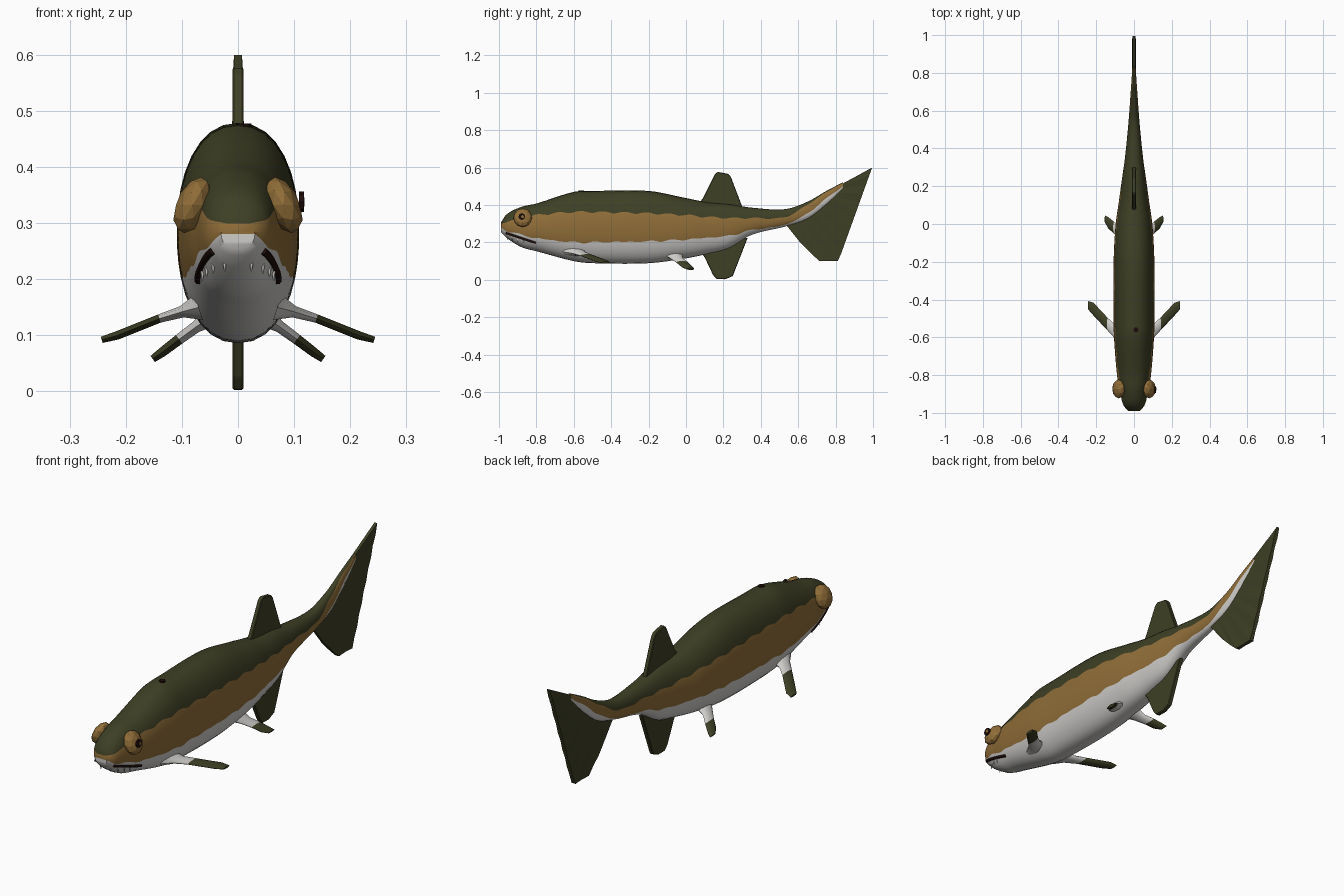
import bpy, bmesh, math
from mathutils import Vector

if "Cube" in bpy.data.objects:
    bpy.data.objects.remove(bpy.data.objects["Cube"], do_unlink=True)


def material(name, r, g, b):
    m = bpy.data.materials.new(name)
    m.use_nodes = True
    m.diffuse_color = (r, g, b, 1)
    m.node_tree.nodes["Principled BSDF"].inputs["Base Color"].default_value = (r, g, b, 1)
    return m


OLIVE = material("olive back", .048, .05, .018)
BROWN = material("golden brown", .28, .155, .04)
WHITE = material("pale belly", .62, .61, .59)
DARK = material("dark brown", .012, .004, .003)


def finish(name, bm, mats, smooth=False):
    bmesh.ops.recalc_face_normals(bm, faces=bm.faces)
    mesh = bpy.data.meshes.new(name)
    bm.to_mesh(mesh)
    bm.free()
    for m in mats:
        mesh.materials.append(m)
    ob = bpy.data.objects.new(name, mesh)
    bpy.context.collection.objects.link(ob)
    if smooth:
        bpy.ops.object.select_all(action='DESELECT')
        ob.select_set(True)
        bpy.context.view_layer.objects.active = ob
        bpy.ops.object.shade_smooth_by_angle(angle=math.radians(45))
    return ob


# Body stations: y, bottom, top, half width, belly line, back line
STATIONS = [
    (-.99, .255, .305, .03, .28, .3),
    (-.96, .225, .35, .056, .262, .31),
    (-.88, .175, .39, .076, .24, .325),
    (-.8, .153, .408, .09, .222, .345),
    (-.6, .1, .47, .106, .2, .362),
    (-.5, .089, .475, .108, .2, .362),
    (-.2, .089, .475, .108, .205, .355),
    (0, .115, .437, .097, .215, .345),
    (.12, .14, .414, .08, .225, .335),
    (.23, .17, .405, .065, .235, .33),
    (.35, .24, .386, .048, .265, .33),
    (.53, .285, .378, .03, .295, .335),
    (.65, .325, .418, .021, .355, .402),
    (.75, .4, .475, .014, .435, .468),
    (.84, .485, .522, .008, .5, .519),
]


def station(y):
    """Smoothly interpolated body measurements at y."""
    k = max(i for i in range(len(STATIONS) - 1) if STATIONS[i][0] <= y + 1e-6)
    p, q = STATIONS[k], STATIONS[k + 1]
    before, after = STATIONS[max(k - 1, 0)], STATIONS[min(k + 2, len(STATIONS) - 1)]
    step = q[0] - p[0]
    t = (y - p[0]) / step
    out = []
    for c in range(1, 6):
        m0 = (q[c] - before[c]) / (q[0] - before[0]) * step
        m1 = (after[c] - p[c]) / (after[0] - p[0]) * step
        out.append((2*t**3 - 3*t*t + 1) * p[c] + (t**3 - 2*t*t + t) * m0
                   + (3*t*t - 2*t**3) * q[c] + (t**3 - t*t) * m1)
    return out


def half_width(y, z):
    low, high, w = station(y)[:3]
    t = min(1, abs((2*z - low - high) / (high - low)))
    return w * (1 - t**2.2) ** (1 / 2.2)


# Body: rows of vertices follow the colour borders
ROWS = 6
def section_heights(y):
    low, high, w, belly, back = station(y)
    gap = high - low
    wave = .006 * min(1, gap / .2)
    belly += wave * (abs(math.sin(y * 23)) + .4 * math.sin(y * 61) - .5)
    back += wave * (abs(math.sin(y * 27 + 1)) + .4 * math.sin(y * 53) - .5)
    belly = min(max(belly, low + .08 * gap), high - .2 * gap)
    back = min(max(back, belly + .08 * gap), high - .05 * gap)
    ease = [math.sin(i / ROWS * math.pi / 2) ** 1 for i in range(ROWS + 1)]
    bottom = [low + (belly - low) * (1 - math.cos(i / ROWS * math.pi / 2)) for i in range(ROWS)]
    middle = [belly + (back - belly) * i / ROWS for i in range(ROWS)]
    return bottom + middle + [back + (high - back) * e for e in ease]


bm = bmesh.new()
count = 150
rings = []
for i in range(count + 1):
    y = STATIONS[0][0] + (STATIONS[-1][0] - STATIONS[0][0]) * i / count
    zs = section_heights(y)
    rings.append([[bm.verts.new((s * half_width(y, z), y, z)) for z in zs] for s in (-1, 1)])
for a, b in zip(rings, rings[1:]):
    for side in (0, 1):
        for r in range(3 * ROWS):
            f = bm.faces.new((a[side][r], a[side][r + 1], b[side][r + 1], b[side][r]))
            f.material_index = r // ROWS
for left, right in (rings[0], rings[-1]):
    for r in range(3 * ROWS):
        f = bm.faces.new((left[r], right[r], right[r + 1], left[r + 1]))
        f.material_index = r // ROWS
bmesh.ops.remove_doubles(bm, verts=bm.verts, dist=.0002)
finish("body", bm, [WHITE, BROWN, OLIVE], True)


# Upright fins: side outlines given thickness
def upright_fin(name, outline, half=.01):
    bm = bmesh.new()
    face = bm.faces.new([bm.verts.new((-half, y, z)) for y, z in outline])
    new = bmesh.ops.extrude_face_region(bm, geom=[face])["geom"]
    bmesh.ops.translate(bm, vec=(2 * half, 0, 0),
                        verts=[v for v in new if isinstance(v, bmesh.types.BMVert)])
    bmesh.ops.bevel(bm, geom=list(bm.edges), offset=.003, segments=1, affect='EDGES')
    finish(name, bm, [OLIVE])


upright_fin("dorsal_fin", [(.06, .4), (.09, .435), (.155, .565), (.17, .577),
                           (.225, .567), (.24, .55), (.305, .38)])
upright_fin("anal_fin", [(.07, .16), (.1, .12), (.145, .025), (.165, .004),
                         (.21, .003), (.25, .02), (.33, .225), (.2, .2)])


# Tail fin: pleated fan between the tail stem and the trailing edge
def along(points, t):
    pts = [Vector(p) for p in points]
    lengths = [(b - a).length for a, b in zip(pts, pts[1:])]
    d = t * sum(lengths)
    for a, b, l in zip(pts, pts[1:], lengths):
        if d <= l + 1e-6:
            return a.lerp(b, d / l)
        d -= l
    return pts[-1]


bm = bmesh.new()
rays = 16
grid = []
for i in range(rays + 1):
    t = i / rays
    root = along([(.53, .3), (.65, .37), (.82, .505)], t)
    tip = along([(.61, .2), (.71, .1), (.815, .1), (.995, .6)], t)
    columns = []
    for s in (-1, 1):
        line = []
        for j in range(5):
            p = root.lerp(tip, j / 4)
            half = .007 + (.003 if i % 2 else 0) * j / 4
            line.append(bm.verts.new((s * half, p.x, p.y)))
        columns.append(line)
    grid.append(columns)
for a, b in zip(grid, grid[1:]):
    for j in range(4):
        for s in (0, 1):
            bm.faces.new((a[s][j], a[s][j + 1], b[s][j + 1], b[s][j]))
    for j in (0, 4):
        bm.faces.new((a[0][j], a[1][j], b[1][j], b[0][j]))
for left, right in (grid[0], grid[-1]):
    for j in range(4):
        bm.faces.new((left[j], right[j], right[j + 1], left[j + 1]))
finish("tail_fin", bm, [OLIVE])


# Paired fins: flattened lofts with pale roots
def paired_fin(name, side, path):
    bm = bmesh.new()
    loops = []
    axis = Vector(path[-1][0]) - Vector(path[0][0])
    normal = axis.cross(Vector((0, 1, 0))).normalized()
    for centre, chord, thick in path:
        loop = []
        for k in range(10):
            a = k * math.tau / 10
            p = Vector(centre) + Vector((0, chord * math.cos(a), 0)) + normal * thick * math.sin(a)
            loop.append(bm.verts.new((side * p.x, p.y, p.z)))
        loops.append(loop)
    for n, (a, b) in enumerate(zip(loops, loops[1:])):
        for k in range(10):
            f = bm.faces.new((a[k], a[k - 1], b[k - 1], b[k]))
            f.material_index = 0 if n < 2 else 1
    bm.faces.new(loops[0])
    bm.faces.new(loops[-1]).material_index = 1
    finish(name, bm, [WHITE, OLIVE], True)


PECTORAL = [((.07, -.6, .15), .06, .025), ((.1, -.57, .142), .038, .011),
            ((.14, -.53, .13), .034, .008), ((.215, -.45, .1), .034, .008),
            ((.243, -.43, .092), .022, .006)]
PELVIC = [((.045, -.07, .135), .05, .02), ((.075, -.05, .115), .034, .011),
          ((.105, -.02, .093), .032, .01), ((.135, .005, .07), .03, .009),
          ((.152, .025, .058), .02, .007)]

for label, side in (("left", 1), ("right", -1)):
    paired_fin(label + "_pectoral_fin", side, PECTORAL)
    paired_fin(label + "_pelvic_fin", side, PELVIC)

    # Eye: faceted ball set into the head
    bm = bmesh.new()
    bmesh.ops.create_icosphere(bm, subdivisions=2, radius=.05)
    for v in bm.verts:
        v.co = (side * (v.co.x * .62 - v.co.z * .3 + .081), v.co.y - .873, v.co.z + .332)
    finish(label + "_eye", bm, [BROWN])

    # Mouth line hugging the head
    curve = bpy.data.curves.new(label + "_mouth", 'CURVE')
    curve.dimensions = '3D'
    curve.bevel_depth = .0065
    curve.bevel_resolution = 1
    curve.use_fill_caps = True
    spline = curve.splines.new('POLY')
    spline.points.add(9)
    for i, p in enumerate(spline.points):
        y = -.962 + .16 * i / 9
        z = .25 - .053 * i / 9
        p.co = (side * half_width(y, z), y, z, 1)
    curve.materials.append(DARK)
    bpy.context.collection.objects.link(bpy.data.objects.new(label + "_mouth", curve))

    # Teeth under the lip
    bm = bmesh.new()
    for y in (-.955, -.93, -.9, -.87):
        z = .225 - (y + .955) * .2
        made = bmesh.ops.create_cone(bm, segments=5, radius1=.001, radius2=.005,
                                     depth=.022, cap_ends=True)["verts"]
        bmesh.ops.translate(bm, verts=made, vec=(side * (half_width(y, z) + .002), y, z))
    finish(label + "_teeth", bm, [WHITE])


# Pupil with a golden centre, on the left eye
def disc(name, radius, depth, centre, mat, upright):
    bpy.ops.mesh.primitive_cylinder_add(vertices=8, radius=radius, depth=depth, location=centre,
                                        rotation=(0, math.pi / 2 * upright, 0))
    ob = bpy.context.object
    ob.name = name
    ob.data.materials.append(mat)


disc("left_pupil", .018, .009, (.113, -.878, .338), DARK, 1)
disc("left_pupil_centre", .008, .009, (.114, -.874, .338), BROWN, 1)

# Small dark spot on the back
disc("back_spot", .014, .006, (.01, -.56, .475), DARK, 0)
